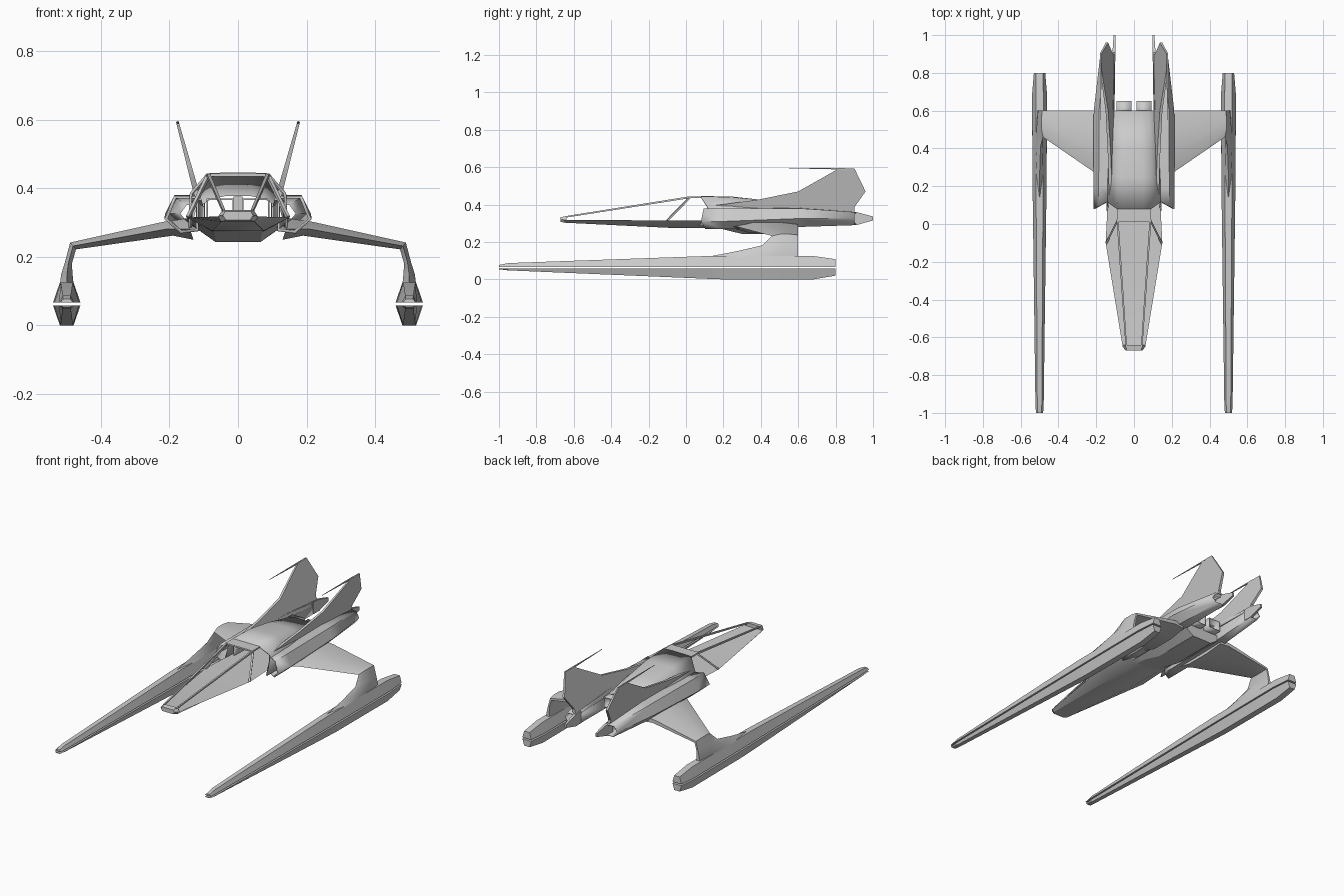
import bpy, bmesh
from mathutils import Vector

if "Cube" in bpy.data.objects:
    bpy.data.objects.remove(bpy.data.objects["Cube"])


def loft(name, rings, closed=True, caps=True, mirror=False, shell=0.0, angle=30):
    """Skin a list of equal-length point rings."""
    bm = bmesh.new()
    rows = [[bm.verts.new(p) for p in ring] for ring in rings]
    n = len(rows[0])
    for a, b in zip(rows, rows[1:]):
        for i in range(n if closed else n - 1):
            j = (i + 1) % n
            bm.faces.new((a[i], a[j], b[j], b[i]))
    if caps:
        bm.faces.new(rows[0])
        bm.faces.new(rows[-1])
    bmesh.ops.recalc_face_normals(bm, faces=bm.faces)
    mesh = bpy.data.meshes.new(name)
    bm.to_mesh(mesh)
    bm.free()
    ob = bpy.data.objects.new(name, mesh)
    bpy.context.collection.objects.link(ob)
    if shell:
        mod = ob.modifiers.new("shell", 'SOLIDIFY')
        mod.thickness = shell
        mod.offset = -1 if closed else 0
    if mirror:
        ob.modifiers.new("mirror", 'MIRROR')
    bpy.ops.object.select_all(action='DESELECT')
    ob.select_set(True)
    bpy.context.view_layer.objects.active = ob
    bpy.ops.object.shade_smooth_by_angle(angle=angle * 3.14159 / 180)
    return ob


def bar(name, a, b, r0, r1):
    """Mirrored square strut from a to b."""
    a, b = Vector(a), Vector(b)
    d = (b - a).normalized()
    u = d.cross(Vector((0, 0, 1))).normalized()
    v = d.cross(u)
    ring = lambda c, r: [c + (u * s + v * t) * r for s, t in ((1, 1), (-1, 1), (-1, -1), (1, -1))]
    return loft(name, [ring(a, r0), ring(b, r1)], mirror=True)


def both(half, y):
    """Mirror a half profile of (x, z) into a full ring at y."""
    return [(x, y, z) for x, z in half] + [(-x, y, z) for x, z in reversed(half)]


# Long side pods: upper and lower shells with an open slot between them
def pod(name, rim_z, table):
    loft(name, [[(.5 - w, y, rim_z), (.5 + w, y, rim_z), (.5 + t, y, z), (.5 - t, y, z)]
                for y, w, t, z in table], mirror=True)


pod("pod_upper", .067, [(-1, .019, .010, .077), (-.95, .022, .012, .087), (.12, .036, .018, .125),
                        (.68, .040, .020, .125), (.8, .030, .018, .108)])
pod("pod_lower", .058, [(-1, .019, .010, .054), (-.95, .022, .012, .048), (.12, .036, .018, .003),
                        (.20, .037, .018, .0), (.68, .040, .020, .0), (.8, .030, .018, .02)])

# Lower hull with flat cockpit floor on top
loft("lower_hull", [both([(rx, rz), (bx, bz)], y) for y, rx, rz, bx, bz in [
    (-.67, .045, .322, .035, .308), (-.65, .060, .318, .048, .303), (-.1, .150, .315, .075, .276),
    (.1, .140, .315, .075, .274), (.18, .140, .313, .070, .272), (.3, .160, .312, .065, .243),
    (.6, .160, .310, .065, .243)]])

# Nose cap
loft("nose_cap", [both([(.038, .333), (.045, .318)], -.67), both([(.045, .337), (.060, .316)], -.64)])

# Open canopy framing and solid roof
bar("canopy_long_frame", (.041, -.65, .333), (.087, .02, .439), .004, .005)
bar("canopy_side_frame", (.087, .02, .438), (.146, -.1, .315), .005, .005)
loft("canopy_roof", [[(-.09, y, .443), (.09, y, .443), (.09, y, .434), (-.09, y, .434)]
                     for y in (.01, .11)])

# Hollow upper fuselage, open at front and back
arch = [
    [(.142, .07, .285), (.137, .115, .385), (.09, .08, .440), (.045, .08, .442)],
    [(.140, .25, .285), (.135, .25, .380), (.088, .25, .435), (.045, .25, .438)],
    [(.140, .40, .285), (.132, .40, .370), (.085, .40, .413), (.045, .40, .422)],
    [(.140, .60, .285), (.125, .60, .345), (.080, .60, .372), (.040, .60, .381)]]
loft("upper_fuselage", [h + [(-x, y, z) for x, y, z in reversed(h)] for h in arch],
     closed=False, caps=False, shell=.008, angle=40)

# Rear exhausts: rectangular tubes with a divider
def rect(y):
    return [(.012, y, .308), (.092, y, .308), (.092, y, .37), (.012, y, .37)]


loft("rear_exhaust", [rect(.55), rect(.65)], caps=False, mirror=True, shell=.006)
loft("exhaust_divider", [both([(.013, .308), (.013, .376)], y) for y in (.5, .6)])

# Hollow engine nacelles with slanted intakes
def nacelle_ring(pts, y_in, y_out):
    lo, hi = min(p[0] for p in pts), max(p[0] for p in pts)
    return [(x, y_in + (y_out - y_in) * (x - lo) / (hi - lo), z) for x, z in pts]


big = [(.115, .378), (.187, .378), (.215, .31), (.168, .268), (.115, .275)]
mid = [(.110, .382), (.185, .380), (.213, .325), (.170, .280), (.110, .280)]
end = [(.100, .360), (.155, .360), (.178, .325), (.150, .290), (.100, .290)]
loft("engine_nacelle", [nacelle_ring(big, .13, .08), nacelle_ring(big, .2, .2),
                        nacelle_ring(mid, .6, .6), nacelle_ring(end, .91, .90)],
     caps=False, mirror=True, shell=.010)

# Pointed inner tail of each nacelle
loft("nacelle_tail", [[(x0, y, z0), (x1, y, z0), (x1, y, z1), (x0, y, z1)] for y, x0, x1, z0, z1 in [
    (.86, .098, .116, .290, .362), (.91, .097, .114, .290, .360), (1.0, .097, .108, .315, .336)]],
     mirror=True)

# Wings that bend down into the pod struts
def wing_ring(outer, inner, y0, y1):
    (ax, az), (bx, bz) = outer, inner
    m = ((ax + bx) / 2, (az + bz) / 2)
    at = lambda f: y0 + (y1 - y0) * f
    return [(m[0], y0, m[1]), (ax, at(.3), az), (ax, at(.7), az), (m[0] * .5 + ax * .5, y1, m[1] * .5 + az * .5),
            (m[0] * .5 + bx * .5, y1, m[1] * .5 + bz * .5), (bx, at(.7), bz), (bx, at(.3), bz)]


loft("wing_and_strut", [
    wing_ring((.150, .312), (.130, .250), .22, .6),
    wing_ring((.220, .302), (.190, .262), .27, .6),
    wing_ring((.490, .242), (.473, .222), .46, .6),
    wing_ring((.505, .185), (.485, .180), .41, .6),
    wing_ring((.516, .150), (.483, .150), .27, .6),
    wing_ring((.520, .120), (.480, .120), .11, .6)], mirror=True, angle=40)

# Leaning tail fins, thinner toward the top
profile = [(.15, .365), (.15, .395), (.38, .425), (.6, .47), (.82, .594), (.9, .594), (.96, .47), (.9, .385), (.9, .345)]
def fin_side(s):
    return [(.103 + (z - .32) * .27 + s * (.004 + (.595 - z) * .022), y, z) for y, z in profile]


loft("tail_fin", [fin_side(-1), fin_side(1)], mirror=True)
bar("fin_spike", (.176, .85, .591), (.176, .55, .595), .004, .001)
